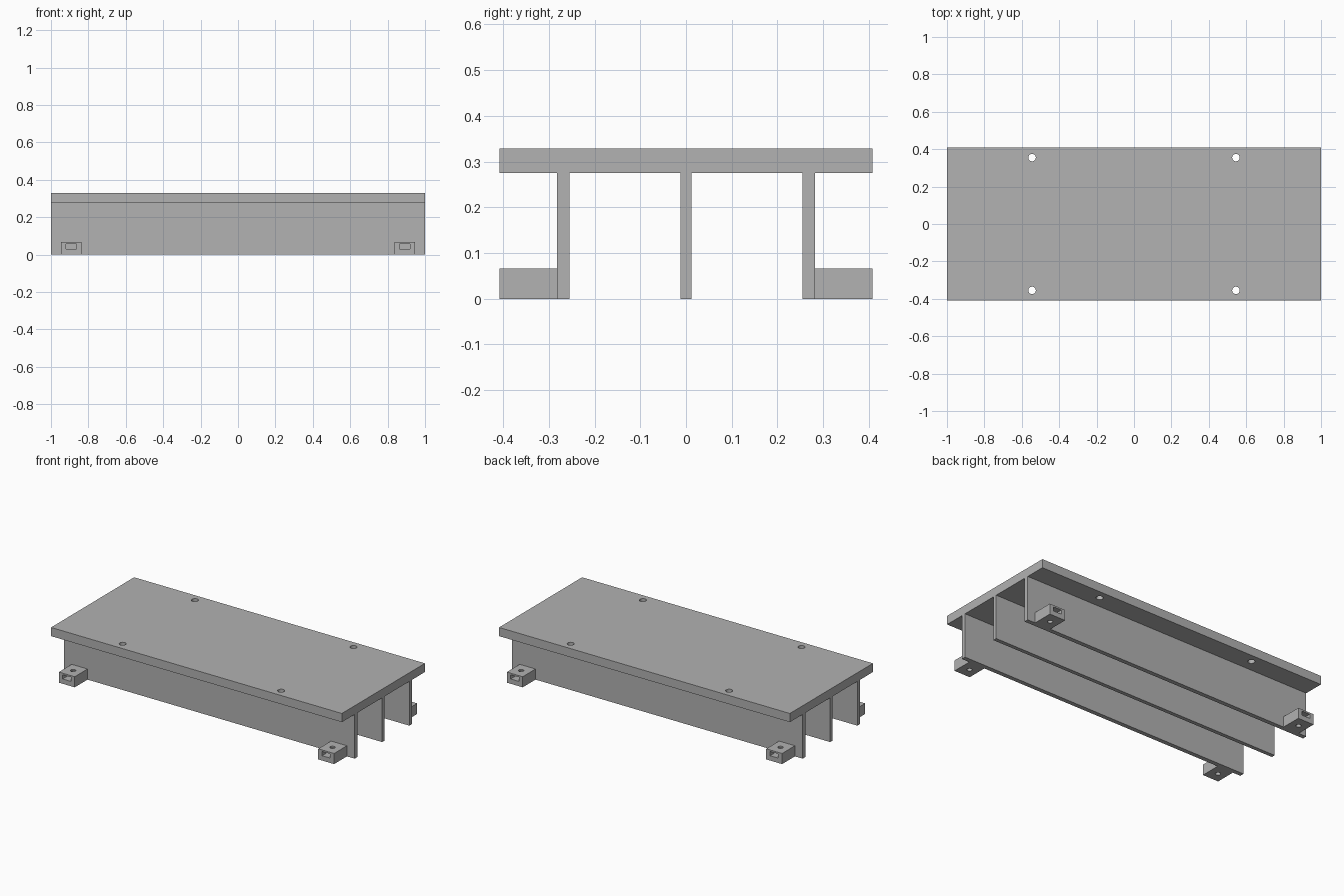
import bpy
import bmesh
from mathutils import Matrix, Vector

cube = bpy.data.objects.get("Cube")
if cube:
    bpy.data.objects.remove(cube, do_unlink=True)

grey = bpy.data.materials.new("plain grey")
grey.use_nodes = True
colour = (0.445, 0.445, 0.445, 1)
grey.diffuse_color = colour
grey.node_tree.nodes["Principled BSDF"].inputs["Base Color"].default_value = colour

LENGTH, HALF_DEPTH = 2.0, 0.408
PLATE_BOTTOM, HEIGHT = 0.275, 0.329
RIB_OUT, RIB_IN = 0.282, 0.255
LUG_X, LUG_Y, LUG_W, LUG_H = 0.892, 0.345, 0.109, 0.066


def finish(name, bm):
    mesh = bpy.data.meshes.new(name)
    bm.to_mesh(mesh)
    bm.free()
    obj = bpy.data.objects.new(name, mesh)
    bpy.context.collection.objects.link(obj)
    mesh.materials.append(grey)
    return obj


def box(name, low, high):
    low, high = Vector(low), Vector(high)
    bm = bmesh.new()
    place = Matrix.Translation((low + high) / 2) @ Matrix.Diagonal((*(high - low), 1))
    bmesh.ops.create_cube(bm, size=1, matrix=place)
    return finish(name, bm)


def cylinder(name, x, y, z, radius, depth):
    bm = bmesh.new()
    bmesh.ops.create_cone(bm, cap_ends=True, segments=32, radius1=radius,
                          radius2=radius, depth=depth,
                          matrix=Matrix.Translation((x, y, z)))
    return finish(name, bm)


def cut(obj, cutters):
    # Apply each cut and drop its cutter
    for cutter in cutters:
        mod = obj.modifiers.new("cut", 'BOOLEAN')
        mod.operation = 'DIFFERENCE'
        mod.solver = 'EXACT'
        mod.object = cutter
        bpy.ops.object.select_all(action='DESELECT')
        bpy.context.view_layer.objects.active = obj
        obj.select_set(True)
        bpy.ops.object.modifier_apply(modifier=mod.name)
        bpy.data.objects.remove(cutter, do_unlink=True)
    bpy.ops.object.shade_smooth_by_angle()


corners = [(sx, sy) for sx in (-1, 1) for sy in (-1, 1)]

# Top plate with four screw holes
plate = box("top_plate", (-LENGTH / 2, -HALF_DEPTH, PLATE_BOTTOM),
            (LENGTH / 2, HALF_DEPTH, HEIGHT))
cut(plate, [cylinder("plate_hole_cutter", sx * 0.545, sy * 0.355, HEIGHT, 0.02, 0.4)
            for sx, sy in corners])

# Three long ribs under the plate
for name, y0, y1 in (("front_rib", -RIB_OUT, -RIB_IN),
                     ("middle_rib", -0.012, 0.012),
                     ("back_rib", RIB_IN, RIB_OUT)):
    box(name, (-LENGTH / 2, y0, 0), (LENGTH / 2, y1, PLATE_BOTTOM))

# Mounting lugs with a vertical bolt hole and an open nut slot
for sx, sy in corners:
    name = f"{'back' if sy > 0 else 'front'}_{'left' if sx > 0 else 'right'}_lug"
    x = sx * LUG_X
    ys = sorted((sy * RIB_OUT, sy * HALF_DEPTH))
    lug = box(name, (x - LUG_W / 2, ys[0], 0), (x + LUG_W / 2, ys[1], LUG_H))
    ys = sorted((sy * 0.315, sy * 0.45))
    slot = box("slot_cutter", (x - 0.028, ys[0], 0.03), (x + 0.028, ys[1], 0.056))
    hole = cylinder("bolt_hole_cutter", x, sy * LUG_Y, LUG_H / 2, 0.015, 0.2)
    cut(lug, [slot, hole])
